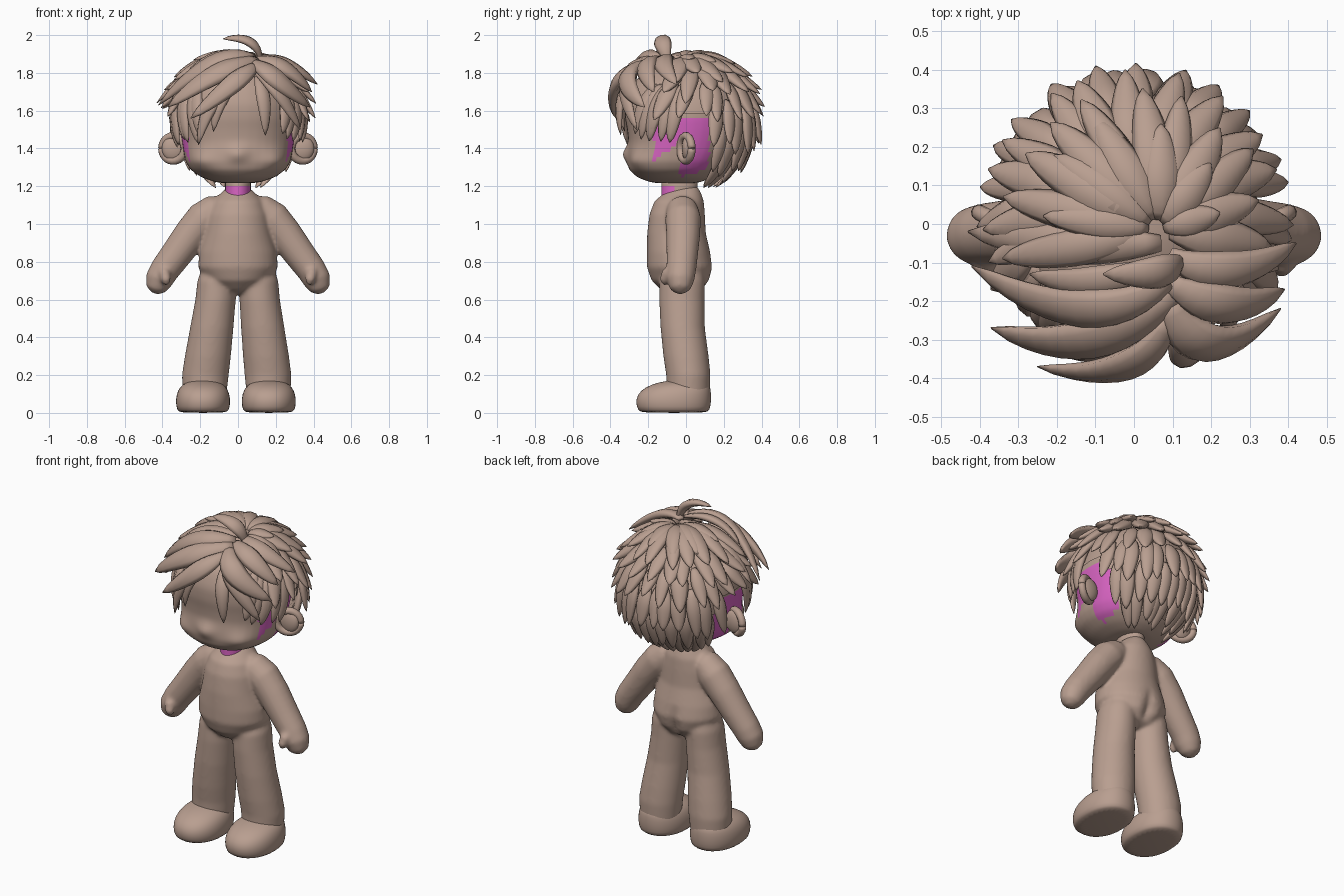
import bpy, bmesh, math, random
from mathutils import Vector

random.seed(4)
if "Cube" in bpy.data.objects:
    bpy.data.objects.remove(bpy.data.objects["Cube"])


def material(name, rgb):
    m = bpy.data.materials.new(name)
    m.use_nodes = True
    m.diffuse_color = (*rgb, 1)
    m.node_tree.nodes["Principled BSDF"].inputs["Base Color"].default_value = (*rgb, 1)
    return m


CLAY = material("clay brown", (0.485, 0.345, 0.28))
PINK = material("pink", (0.70, 0.13, 0.55))


def finish(name, bm, subsurf=0, pink_rule=None):
    bmesh.ops.recalc_face_normals(bm, faces=bm.faces)
    for f in bm.faces:
        f.smooth = True
        if pink_rule and pink_rule(f.calc_center_median()):
            f.material_index = 1
    me = bpy.data.meshes.new(name)
    bm.to_mesh(me)
    bm.free()
    me.materials.append(CLAY)
    me.materials.append(PINK)
    ob = bpy.data.objects.new(name, me)
    bpy.context.collection.objects.link(ob)
    if subsurf:
        ob.modifiers.new("Smooth", 'SUBSURF').levels = subsurf
    return ob


def skin(bm, rings):
    """Join rings of points into a closed tube."""
    vs = [[bm.verts.new(p) for p in r] for r in rings]
    n = len(vs[0])
    for a, b in zip(vs, vs[1:]):
        for i in range(n):
            bm.faces.new((a[i], a[(i + 1) % n], b[(i + 1) % n], b[i]))
    bm.faces.new(vs[0])
    bm.faces.new(vs[-1])


def loft(bm, rows, n=36, power=1.0):
    """Rows: centre x, z, half width, front y, back y."""
    rings = []
    for cx, z, rx, yf, yb in rows:
        ring = []
        for i in range(n):
            c, s = math.cos(math.tau * i / n), math.sin(math.tau * i / n)
            c, s = (math.copysign(abs(k) ** power, k) for k in (c, s))
            ring.append((cx + rx * c, (yf + yb) / 2 + (yb - yf) / 2 * s, z))
        rings.append(ring)
    skin(bm, rings)


def bump(bm, centre, push, size):
    """Push the surface near a point in or out, fading smoothly."""
    for v in bm.verts:
        d = sum(((a - b) / s) ** 2 for a, b, s in zip(v.co, centre, size))
        v.co += Vector(push) * math.exp(-d)


def sweep(bm, path, sizes, centre, flat=1.0, n=8):
    """Tube along a path, flattened towards a centre point."""
    rings = []
    for i, p in enumerate(path):
        t = (path[min(i + 1, len(path) - 1)] - path[max(i - 1, 0)]).normalized()
        out = p - centre
        out = (out - t * out.dot(t)).normalized()
        side = t.cross(out)
        rings.append([p + (side * math.cos(a) + out * flat * math.sin(a)) * sizes[i]
                      for a in (math.tau * k / n for k in range(n))])
    skin(bm, rings)


def ball(bm, loc, size):
    vs = bmesh.ops.create_uvsphere(bm, u_segments=24, v_segments=16, radius=1)["verts"]
    for v in vs:
        v.co = Vector(loc) + Vector(a * b for a, b in zip(v.co, size))


# Torso, arms and legs, fused into one soft surface
bm = bmesh.new()
loft(bm, [(0, .63, .04, -.08, .05), (0, .65, .10, -.13, .095), (0, .70, .17, -.182, .132),
          (0, .77, .212, -.207, .146), (0, .85, .205, -.208, .13), (0, .95, .175, -.206, .105),
          (0, 1.05, .16, -.194, .10), (0, 1.12, .135, -.168, .095), (0, 1.165, .09, -.115, .08),
          (0, 1.2, .05, -.06, .06)])
bump(bm, (0, .14, .71), (0, -.035, 0), (.03, .1, .08))
for s in (-1, 1):
    arm = [(.05, -.02, 1.10), (.12, -.02, 1.075), (.18, -.015, 1.03), (.25, -.015, .945),
           (.33, -.02, .835), (.39, -.025, .755), (.418, -.03, .705), (.434, -.03, .655), (.44, -.03, .632)]
    sweep(bm, [Vector((s * x, y, z)) for x, y, z in arm],
          [.05, .084, .095, .091, .084, .079, .075, .055, .02], Vector((0, -4, 1)), n=16)
    thumb = [(.40, -.07, .78), (.39, -.10, .74), (.38, -.115, .70), (.375, -.115, .675)]
    sweep(bm, [Vector((s * x, y, z)) for x, y, z in thumb], [.02, .033, .028, .01], Vector((0, -4, 1)))
    leg = [(.11, .78, .075, -.10, .08), (.112, .70, .102, -.14, .1),
           (.117, .6, .107, -.142, .098), (.135, .45, .115, -.135, .1),
           (.154, .3, .122, -.12, .12), (.166, .2, .124, -.105, .13),
           (.17, .08, .115, -.1, .125)]
    loft(bm, [(s * x - (.78 - z) * .012, z, *rest) for x, z, *rest in leg])
body = finish("body", bm)
rm = body.modifiers.new("Fuse", 'REMESH')
rm.mode, rm.voxel_size, rm.use_smooth_shade = 'VOXEL', 0.009, True
sm = body.modifiers.new("Soften", 'SMOOTH')
sm.factor, sm.iterations = 0.5, 16

# Neck with a pink front
bm = bmesh.new()
loft(bm, [(0, z, .068, -.13, .06) for z in (1.1, 1.14, 1.2, 1.26)], 24)
finish("neck", bm, 0, lambda c: c.y < -.06 and c.z < 1.2)

# Feet
for x, side in ((.163, "left"), (-.185, "right")):
    bm = bmesh.new()
    loft(bm, [(x, .0, .12, -.235, .11), (x, .012, .138, -.255, .126),
              (x, .055, .146, -.268, .134), (x, .10, .141, -.258, .134),
              (x, .138, .124, -.215, .13), (x, .163, .09, -.145, .115),
              (x, .176, .04, -.06, .06)], 28, .92)
    finish(side + "_foot", bm, 1)


# Head with nose, cheeks and pink patches around the ears
def beside_ear(c):
    front = -.17 < c.y < -.03 and c.z > 1.33 + (c.y + .17) * .8
    behind = -.03 <= c.y < .12 and c.z > 1.235
    return abs(c.x) > .2 and c.z < 1.56 and (front or behind)


bm = bmesh.new()
loft(bm, [(0, 1.215, .06, -.14, .03), (0, 1.222, .12, -.19, .08), (0, 1.245, .19, -.255, .13),
          (0, 1.285, .25, -.30, .18), (0, 1.33, .278, -.311, .21), (0, 1.38, .288, -.31, .24),
          (0, 1.44, .297, -.305, .26), (0, 1.5, .305, -.312, .28), (0, 1.56, .312, -.323, .29),
          (0, 1.64, .307, -.325, .3), (0, 1.74, .265, -.29, .27), (0, 1.82, .19, -.2, .2),
          (0, 1.87, .08, -.08, .08)], 40, .92)
bmesh.ops.subdivide_edges(bm, edges=bm.edges, cuts=1, use_grid_fill=True)
bump(bm, (0, -.31, 1.37), (0, -.03, 0), (.05, .1, .035))
for s in (-1, 1):
    bump(bm, (s * .19, -.25, 1.335), (s * .012, -.02, 0), (.07, .1, .045))
finish("head", bm, 1, beside_ear)

# Ears: a rim round a shallow dish
for s, side in ((1, "left"), (-1, "right")):
    bm = bmesh.new()
    rim = []
    for k in range(25):
        a = math.tau * k / 24
        x = .06 * math.cos(a)
        rim.append(Vector((s * (.342 + x), .0 + x * .5, 1.4 + .066 * math.sin(a))))
    sweep(bm, rim, [.021] * 25, Vector((s * .342, .0, 1.4)), 1, 10)
    ball(bm, (s * .338, .008, 1.4), (.065, .03, .07))
    finish(side + "_ear", bm)

# Scalp cap, open over face and ears
SCALP, R = Vector((0, .01, 1.55)), .33
bm = bmesh.new()
ball(bm, SCALP, (R, R, R))
bmesh.ops.subdivide_edges(bm, edges=bm.edges, cuts=1, use_grid_fill=True)
low = [v for v in bm.verts
       if v.co.z < (1.64 if v.co.y < -.1 else 1.56 if v.co.y < .13 else 1.27)]
bmesh.ops.delete(bm, geom=low, context='VERTS')
finish("scalp", bm)

STEPS = 12


def lock(bm, path, width, flat=.52):
    """One tapering strand, broad past the middle, with a narrow tip."""
    sizes = [width * (.35 + .65 * math.sin(math.pi * min(t * .9, .5)))
             * max(1 - t ** 2.6, .008) ** .62 for t in (k / STEPS for k in range(STEPS + 1))]
    sweep(bm, path, sizes, SCALP, flat)


def direction(az, el):
    az, el = math.radians(az), math.radians(el)
    return Vector((math.cos(az) * math.cos(el), math.sin(az) * math.cos(el), math.sin(el)))


CROWN = direction(-20, 78)


def hair_row(name, count, az, el, width, flare=.1, lift=.1):
    """A fan of strands; rows with no root height start at the crown."""
    bm = bmesh.new()
    for i in range(count):
        a = az[0] + (az[1] - az[0]) * i / (count - 1) + random.uniform(-4, 4)
        b = direction(a, el[1] + random.uniform(-6, 6))
        root = CROWN.lerp(b, .12) if el[0] is None else direction(a * .9 + 9, el[0])
        path = []
        for k in range(STEPS + 1):
            t = k / STEPS
            r = R * (1 + lift * math.sqrt(t) + flare * t ** 3)
            path.append(SCALP + root.lerp(b, t).normalized() * r)
        lock(bm, path, width * random.uniform(.9, 1.15))
    finish(name, bm)


# Overlapping rows of hair from the nape up to the crown
hair_row("hair_nape", 9, (38, 142), (-22, -63), .042, .1, .07)
hair_row("hair_lower_back", 11, (26, 154), (-4, -44), .046, .12, .08)
hair_row("hair_mid_back", 12, (22, 158), (18, -23), .05, .14)
hair_row("hair_over_ears", 15, (-22, 202), (38, 4), .05, .15)
hair_row("hair_upper", 13, (-20, 200), (58, 17), .056, .18)
hair_row("hair_top", 11, (-14, 194), (None, 33), .058, .14, .11)
hair_row("hair_crown", 6, (5, 178), (None, 50), .05, .08, .12)
hair_row("right_side_fringe", 6, (198, 240), (34, -19), .046, .03)
hair_row("left_side_fringe", 6, (-52, -18), (34, -17), .046, .03)


# Long swept fringe strands: root, middle, tip, width
def swept(name, strands):
    bm = bmesh.new()
    for root, mid, tip, width in strands:
        a, m, b = Vector(root), Vector(mid), Vector(tip)
        c = m * 2 - (a + b) / 2
        lock(bm, [a * (1 - t) ** 2 + c * 2 * t * (1 - t) + b * t * t
                  for t in (k / STEPS for k in range(STEPS + 1))], width)
    finish(name, bm)


swept("right_fringe", [
    ((.09, -.25, 1.84), (-.03, -.37, 1.74), (-.25, -.37, 1.56), .063),
    ((.10, -.19, 1.87), (-.12, -.30, 1.79), (-.37, -.27, 1.62), .075),
    ((.09, -.15, 1.885), (-.14, -.22, 1.85), (-.42, -.11, 1.63), .068),
    ((.08, -.10, 1.89), (-.10, -.15, 1.89), (-.27, -.13, 1.80), .05),
    ((.05, -.28, 1.78), (-.12, -.33, 1.66), (-.21, -.31, 1.42), .05),
    ((.03, -.28, 1.78), (-.08, -.335, 1.67), (-.13, -.325, 1.49), .042),
    ((.07, -.05, 1.88), (-.18, -.05, 1.84), (-.43, -.02, 1.64), .063)])
swept("left_fringe", [
    ((.09, -.20, 1.86), (.20, -.31, 1.77), (.38, -.22, 1.62), .072),
    ((.09, -.15, 1.875), (.24, -.21, 1.83), (.39, -.17, 1.70), .065),
    ((.09, -.08, 1.88), (.25, -.12, 1.85), (.42, -.05, 1.74), .06),
    ((.10, -.27, 1.80), (.21, -.32, 1.70), (.33, -.26, 1.50), .052),
    ((.10, -.27, 1.78), (.135, -.345, 1.66), (.145, -.345, 1.47), .045)])
swept("cowlick", [((.12, -.10, 1.87), (.06, -.125, 1.965), (-.08, -.13, 1.98), .052)])
